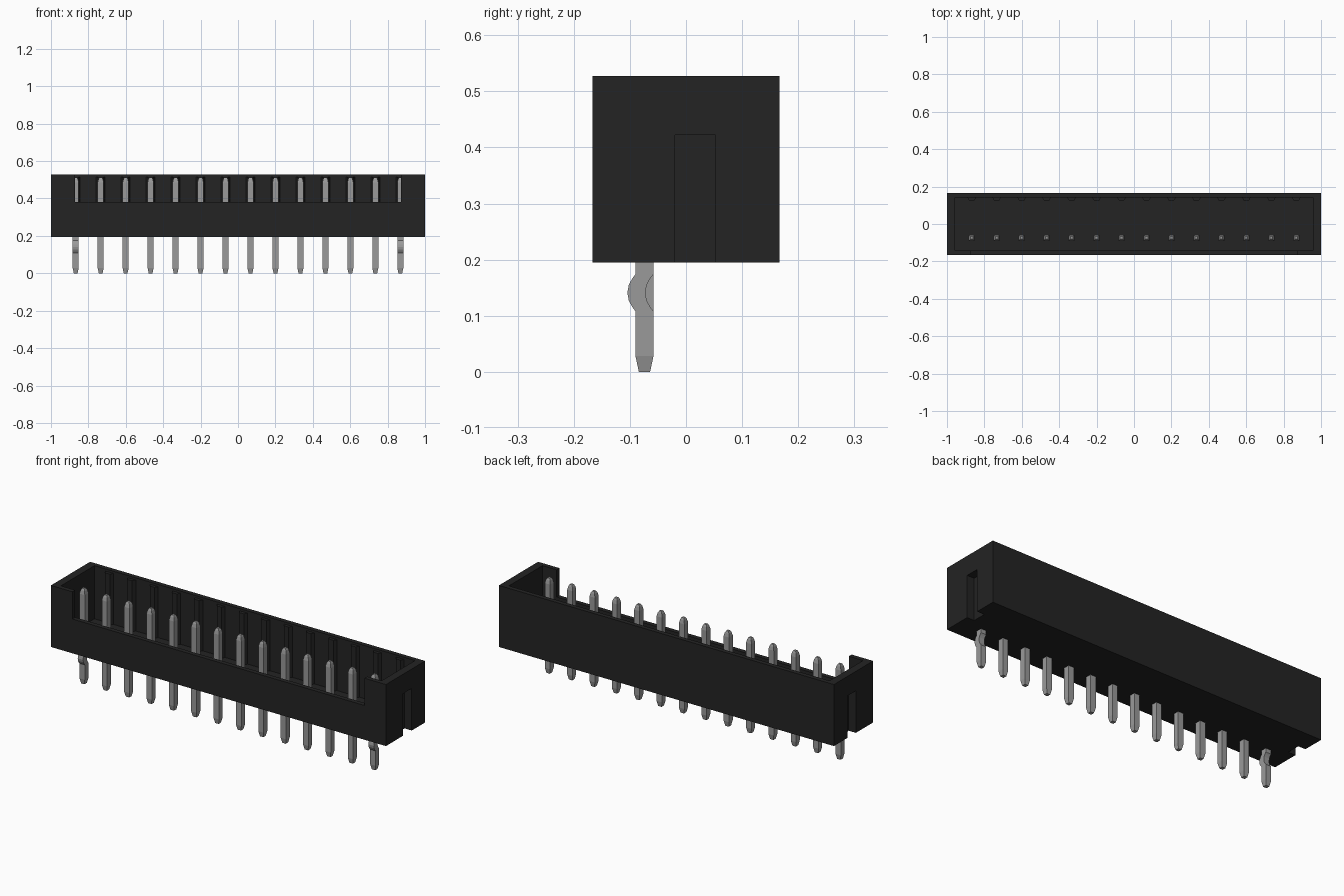
import bpy, bmesh
from mathutils import Vector

cube = bpy.data.objects.get("Cube")
if cube:
    bpy.data.objects.remove(cube, do_unlink=True)


def material(name, rgb, rough=0.6):
    m = bpy.data.materials.new(name)
    m.use_nodes = True
    m.diffuse_color = (*rgb, 1)
    bsdf = m.node_tree.nodes["Principled BSDF"]
    bsdf.inputs["Base Color"].default_value = (*rgb, 1)
    bsdf.inputs["Roughness"].default_value = rough
    return m


BLACK = material("black plastic", (0.017, 0.017, 0.017))
METAL = material("grey metal", (0.32, 0.32, 0.32))


def finish(name, bm, mat):
    bmesh.ops.recalc_face_normals(bm, faces=bm.faces)
    me = bpy.data.meshes.new(name)
    bm.to_mesh(me)
    bm.free()
    me.materials.append(mat)
    ob = bpy.data.objects.new(name, me)
    bpy.context.collection.objects.link(ob)
    return ob


def box(name, lo, hi, mat=BLACK):
    bm = bmesh.new()
    bmesh.ops.create_cube(bm, size=1)
    lo, hi = Vector(lo), Vector(hi)
    for v in bm.verts:
        v.co = (lo + hi) / 2 + v.co * (hi - lo)
    return finish(name, bm, mat)


def loft(name, rings, mat):
    """Skin a list of equal-length point rings and cap both ends."""
    bm = bmesh.new()
    loops = [[bm.verts.new(p) for p in ring] for ring in rings]
    n = len(loops[0])
    for a, b in zip(loops, loops[1:]):
        for i in range(n):
            j = (i + 1) % n
            bm.faces.new((a[i], a[j], b[j], b[i]))
    bm.faces.new(loops[0][::-1])
    bm.faces.new(loops[-1])
    return finish(name, bm, mat)


def cut(target, lo, hi):
    cutter = box("cutter", lo, hi)
    cutter.hide_render = True
    mod = target.modifiers.new("cut", 'BOOLEAN')
    mod.operation, mod.solver, mod.object = 'DIFFERENCE', 'EXACT', cutter
    bpy.context.view_layer.objects.active = target
    bpy.ops.object.modifier_apply(modifier=mod.name)
    bpy.data.objects.remove(cutter, do_unlink=True)


# Housing: open-topped shroud with a low front wall and a slot in each end
BOTTOM, TOP, FLOOR = 0.195, 0.527, 0.24
INNER_X, INNER_Y = 0.957, 0.143
housing = box("housing", (-1, -0.167, BOTTOM), (1, 0.167, TOP))
cut(housing, (-INNER_X, -INNER_Y, FLOOR), (INNER_X, INNER_Y, 0.6))
cut(housing, (-0.872, -0.2, 0.38), (0.872, -0.1, 0.6))
for side in (-1, 1):
    xs = sorted((side * INNER_X, side * 1.1))
    cut(housing, (xs[0], -0.02, 0.1), (xs[1], 0.053, 0.422))

# Pins and the guide ribs behind them
COUNT, PITCH, PIN_Y, HALF = 14, 0.1335, -0.074, 0.016
# (height, half width) along a pin
STRAIGHT = [(0.0, 0.010), (0.028, HALF), (0.485, HALF), (0.503, 0.012), (0.513, 0.007)]
# (height, forward offset) of the retaining kink on the end pins
KINK = [(0.108, 0), (0.116, 0.006), (0.127, 0.012), (0.141, 0.0145),
        (0.155, 0.012), (0.166, 0.006), (0.174, 0)]


def pin(name, x, kinked):
    path = [(z, h, 0) for z, h in STRAIGHT]
    if kinked:
        path[2:2] = [(z, HALF, off) for z, off in KINK]
    corners = [(-1, -1), (1, -1), (1, 1), (-1, 1)]
    rings = [[(x + sx * h, PIN_Y - off + sy * h, z) for sx, sy in corners]
             for z, h, off in path]
    return loft(name, rings, METAL)


for i in range(COUNT):
    x = (i - (COUNT - 1) / 2) * PITCH
    pin(f"pin_{i + 1}", x, i in (0, COUNT - 1))
    profile = [(-0.026, INNER_Y + 0.004), (-0.014, 0.126),
               (0.014, 0.126), (0.026, INNER_Y + 0.004)]
    loft(f"guide_rib_{i + 1}",
         [[(x + px, py, z) for px, py in profile] for z in (FLOOR - 0.005, 0.515)], BLACK)
